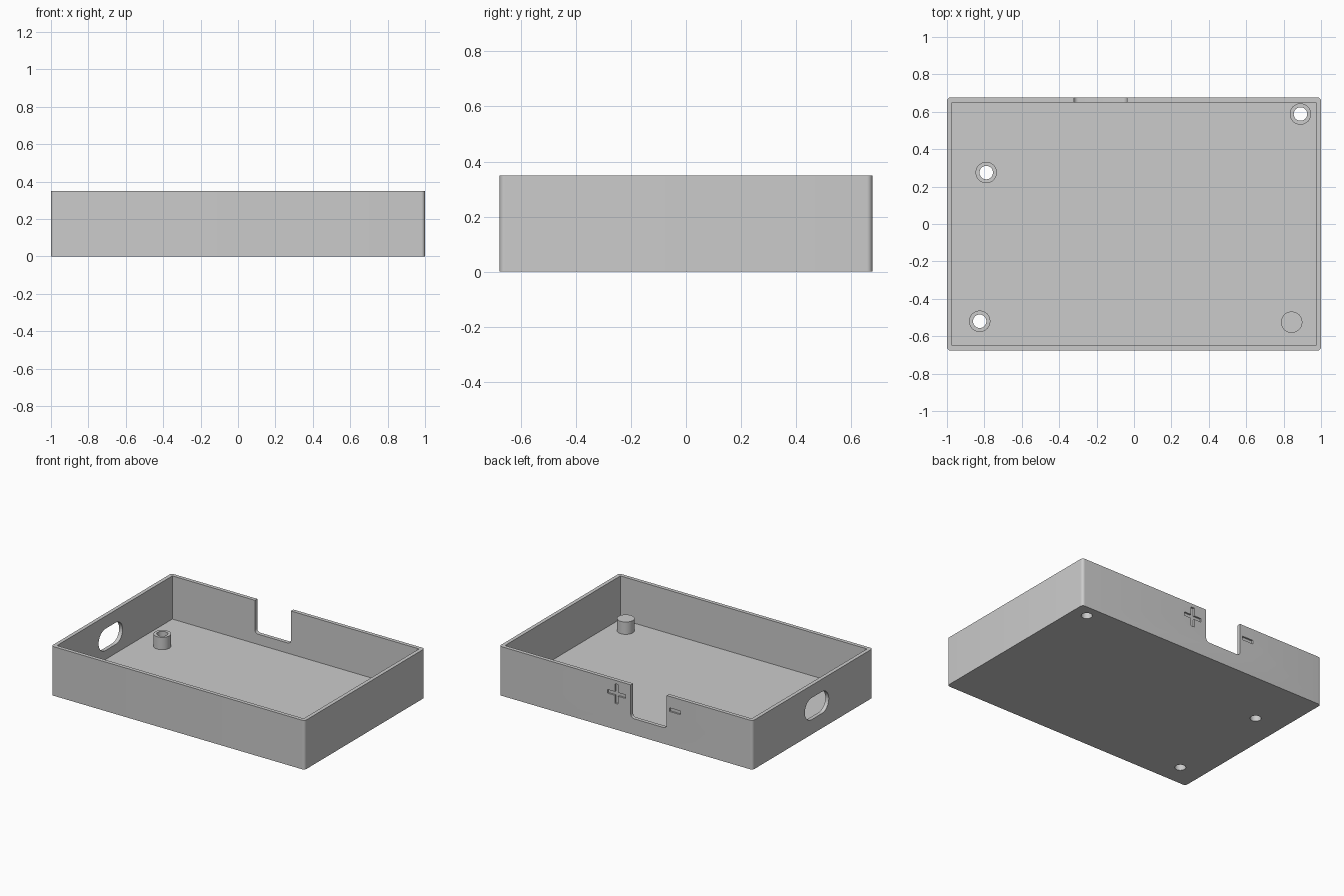
import bpy
import bmesh
import math

cube = bpy.data.objects.get("Cube")
if cube:
    bpy.data.objects.remove(cube, do_unlink=True)

# Main dimensions
LENGTH, WIDTH, HEIGHT = 2.0, 1.354, 0.35
WALL, FLOOR = 0.027, 0.042
POST_TOP, POST_R, HOLE_R = 0.13, 0.057, 0.036
ENGRAVE = 0.012
BACK = WIDTH / 2
SIDE = -LENGTH / 2

grey = bpy.data.materials.new("plain_grey")
grey.use_nodes = True
colour = (0.6, 0.6, 0.6, 1)
grey.diffuse_color = colour
grey.node_tree.nodes["Principled BSDF"].inputs["Base Color"].default_value = colour

# Directions in which a flat outline (u, v) can be extruded by w
AXES = {
    "X": lambda u, v, w: (w, u, v),
    "Y": lambda u, v, w: (u, w, v),
    "Z": lambda u, v, w: (u, v, w),
}


def circle(radius, steps=40):
    return [(radius * math.cos(math.tau * i / steps),
             radius * math.sin(math.tau * i / steps)) for i in range(steps)]


def rounded_rect(w, h, radius=0, steps=8):
    """Rectangle outline around the origin with rounded corners."""
    if not radius:
        return [(-w / 2, -h / 2), (w / 2, -h / 2), (w / 2, h / 2), (-w / 2, h / 2)]
    points = []
    for k, (sx, sy) in enumerate([(1, 1), (-1, 1), (-1, -1), (1, -1)]):
        for i in range(steps + 1):
            a = math.pi / 2 * (k + i / steps)
            points.append((sx * (w / 2 - radius) + radius * math.cos(a),
                           sy * (h / 2 - radius) + radius * math.sin(a)))
    return points


def plus_outline(arm, half):
    points = []
    for k in range(4):
        c, s = round(math.cos(k * math.pi / 2)), round(math.sin(k * math.pi / 2))
        for x, y in [(arm, -half), (arm, half), (half, half)]:
            points.append((c * x - s * y, s * x + c * y))
    return points


def prism(name, outline, axis, centre, start, end):
    """Extrude an outline, moved to centre (u, v), from start to end along axis."""
    place = AXES[axis]
    bm = bmesh.new()
    cu, cv = centre
    face = bm.faces.new([bm.verts.new(place(u + cu, v + cv, start)) for u, v in outline])
    new = bmesh.ops.extrude_face_region(bm, geom=[face])["geom"]
    shift = place(0, 0, end - start)
    bmesh.ops.translate(bm, vec=shift, verts=[g for g in new if isinstance(g, bmesh.types.BMVert)])
    bmesh.ops.recalc_face_normals(bm, faces=bm.faces)
    mesh = bpy.data.meshes.new(name)
    bm.to_mesh(mesh)
    bm.free()
    mesh.materials.append(grey)
    obj = bpy.data.objects.new(name, mesh)
    bpy.context.scene.collection.objects.link(obj)
    return obj


def cut(target, *shape):
    """Subtract a prism from the target and discard the cutter."""
    cutter = prism("cutter", *shape)
    cutter.hide_render = True
    mod = target.modifiers.new("cut", "BOOLEAN")
    mod.operation = "DIFFERENCE"
    mod.solver = "EXACT"
    mod.object = cutter
    graph = bpy.context.evaluated_depsgraph_get()
    graph.update()
    mesh = bpy.data.meshes.new_from_object(target.evaluated_get(graph))
    target.modifiers.clear()
    target.data = mesh
    bpy.data.objects.remove(cutter, do_unlink=True)


def shade(obj):
    """Smooth the small curved facets, keep the large panels flat."""
    for p in obj.data.polygons:
        p.use_smooth = p.area < 0.02
    obj.data.set_sharp_from_angle(angle=math.radians(30))


# Tray shell with softly rounded upright corners
tray = prism("tray", rounded_rect(LENGTH, WIDTH, 0.02), "Z", (0, 0), 0, HEIGHT)
cut(tray, rounded_rect(LENGTH - 2 * WALL, WIDTH - 2 * WALL), "Z", (0, 0), FLOOR, HEIGHT + 0.1)

# Cable notch in the back wall, open at the top
cut(tray, rounded_rect(0.284, 0.5, 0.025), "Y", (-0.18, 0.115 + 0.25), BACK - 0.06, BACK + 0.06)

# Connector slot in the right wall
cut(tray, rounded_rect(0.27, 0.155, 0.077), "X", (-0.046, 0.183), SIDE - 0.05, SIDE + 0.06)

# Engraved polarity marks beside the notch
cut(tray, plus_outline(0.07, 0.013), "Y", (0.075, 0.255), BACK - ENGRAVE, BACK + 0.05)
cut(tray, rounded_rect(0.085, 0.026), "Y", (-0.387, 0.255), BACK - ENGRAVE, BACK + 0.05)

# Mounting posts: three drilled through the floor, one solid
posts = [
    ("back_right_post", (-0.79, 0.275), True),
    ("front_right_post", (-0.825, -0.52), True),
    ("back_left_post", (0.89, 0.588), True),
    ("front_left_post", (0.843, -0.525), False),
]
for name, spot, drilled in posts:
    post = prism(name, circle(POST_R), "Z", spot, FLOOR, POST_TOP)
    if drilled:
        for part in (post, tray):
            cut(part, circle(HOLE_R), "Z", spot, -0.05, POST_TOP + 0.05)
    shade(post)
shade(tray)
